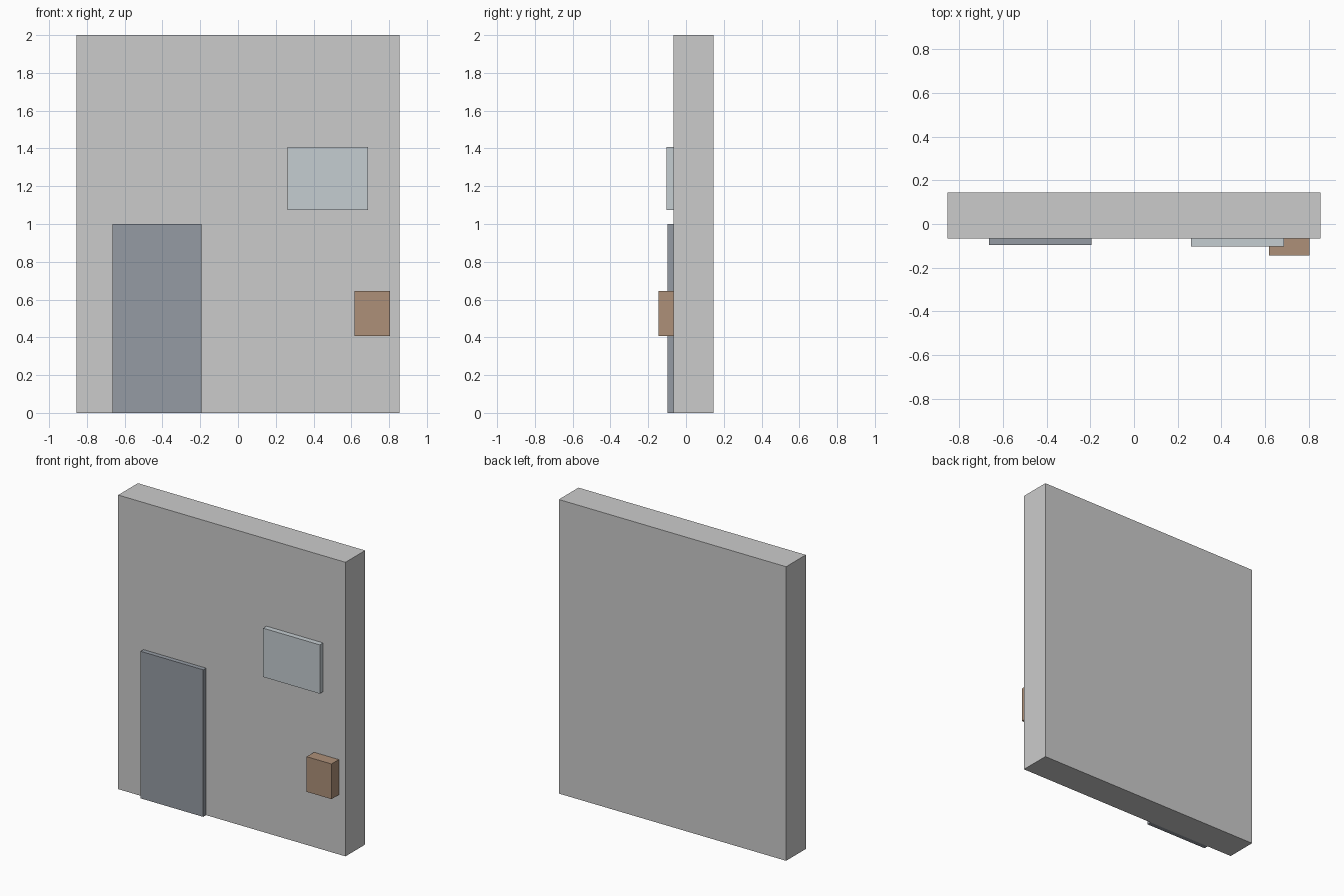
import bpy
import bmesh
from mathutils import Vector

if "Cube" in bpy.data.objects:
    bpy.data.objects.remove(bpy.data.objects["Cube"])


def box(name, x, y, z, color=None):
    """Axis-aligned box from (min, max) ranges."""
    lo, hi = Vector((x[0], y[0], z[0])), Vector((x[1], y[1], z[1]))
    bm = bmesh.new()
    bmesh.ops.create_cube(bm, size=1)
    bmesh.ops.scale(bm, vec=hi - lo, verts=bm.verts)
    mesh = bpy.data.meshes.new(name)
    bm.to_mesh(mesh)
    bm.free()
    obj = bpy.data.objects.new(name, mesh)
    obj.location = (lo + hi) / 2
    bpy.context.collection.objects.link(obj)
    if color:
        mat = bpy.data.materials.new(name + "_color")
        mat.diffuse_color = (*color, 1)
        mat.use_nodes = True
        mat.node_tree.nodes["Principled BSDF"].inputs["Base Color"].default_value = mat.diffuse_color
        mesh.materials.append(mat)
    return obj


FRONT = -0.066  # front face of the wall

# Wall slab
box("wall", (-0.855, 0.855), (FRONT, 0.145), (0, 2))

# Fittings on the front face
box("door", (-0.665, -0.194), (-0.097, FRONT), (0, 1.0), (0.30, 0.33, 0.37))
box("window", (0.261, 0.687), (-0.102, FRONT), (1.075, 1.407), (0.56, 0.61, 0.64))
box("utility_box", (0.618, 0.805), (-0.145, FRONT), (0.406, 0.645), (0.42, 0.28, 0.19))
